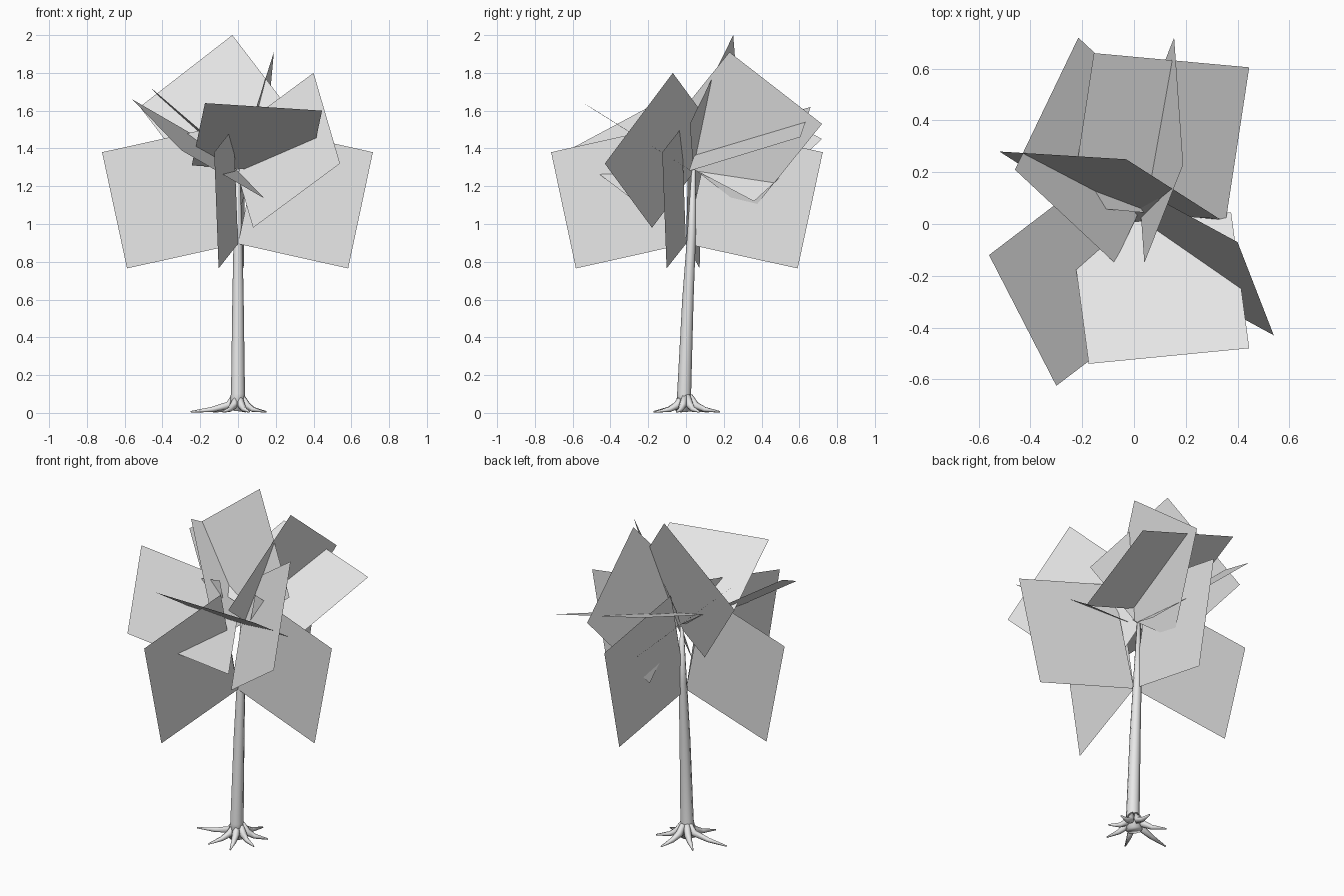
import bpy
import bmesh
import math
from mathutils import Vector

cube = bpy.data.objects.get("Cube")
if cube:
    bpy.data.objects.remove(cube, do_unlink=True)


def make_material(name, colour):
    material = bpy.data.materials.new(name)
    material.use_nodes = True
    material.diffuse_color = colour
    material.node_tree.nodes["Principled BSDF"].inputs["Base Color"].default_value = colour
    return material


grey = make_material("plain grey", (0.8, 0.8, 0.8, 1))


def finish(name, bm, smooth=False):
    mesh = bpy.data.meshes.new(name)
    bm.to_mesh(mesh)
    bm.free()
    mesh.materials.append(grey)
    for face in mesh.polygons:
        face.use_smooth = smooth
    obj = bpy.data.objects.new(name, mesh)
    bpy.context.collection.objects.link(obj)
    return obj


def make_card(name, first, corner, last):
    """Flat four-sided card; the fourth point closes the parallelogram."""
    a, b, c = Vector(first), Vector(corner), Vector(last)
    bm = bmesh.new()
    bm.faces.new([bm.verts.new(p) for p in (a, b, c, a + c - b)])
    finish(name, bm)


def make_tube(name, path, radii, sides):
    """Tapered tube whose rings stand square to the path."""
    points = [Vector(p) for p in path]
    bm = bmesh.new()
    rings = []
    for i, (point, radius) in enumerate(zip(points, radii)):
        along = points[min(i + 1, len(points) - 1)] - points[max(i - 1, 0)]
        turn = Vector((0, 0, 1)).rotation_difference(along)
        ring = []
        for k in range(sides):
            angle = math.tau * k / sides
            offset = Vector((math.cos(angle), math.sin(angle), 0)) * radius
            ring.append(bm.verts.new(point + turn @ offset))
        rings.append(ring)
    for low, high in zip(rings, rings[1:]):
        for k in range(sides):
            n = (k + 1) % sides
            bm.faces.new((low[k], low[n], high[n], high[k]))
    bm.faces.new(rings[-1])
    bm.faces.new(rings[0][::-1])
    bmesh.ops.recalc_face_normals(bm, faces=bm.faces)
    finish(name, bm, smooth=True)


# Slender leaning trunk
make_tube("trunk",
          [(-0.01, -0.01, 0.01), (0, -0.01, 0.1), (0, 0.01, 0.6),
           (0, 0.03, 0.95), (0, 0.04, 1.29)],
          [0.045, 0.037, 0.03, 0.023, 0.01], 8)

# Roots spreading from the foot of the trunk
root_tips = [(-0.25, -0.03), (0.15, 0.07), (-0.08, -0.17), (0.06, -0.16),
             (0.04, 0.18), (-0.13, 0.12), (0.14, -0.05)]
for i, (x, y) in enumerate(root_tips):
    reach = math.hypot(x, y)
    dx, dy = x / reach, y / reach
    make_tube("root_%d" % (i + 1),
              [(dx * 0.02, dy * 0.02, 0.09), (dx * 0.05, dy * 0.05, 0.04),
               (x * 0.55, y * 0.55, 0.018), (x, y, 0.006)],
              [0.016, 0.021, 0.014, 0.004], 6)

# Upright drooping leaf cards around the trunk
for i, degrees in enumerate((87, 173, 260, 350)):
    c, s = math.cos(math.radians(degrees)), math.sin(math.radians(degrees))
    profile = [(0.725, 1.38), (0.592, 0.765), (0, 0.895)]
    make_card("drooping_leaf_%d" % (i + 1), *[(r * c, r * s, z) for r, z in profile])

# Slanted leaf cards of the crown
crown = {
    "front_leaf": [(-0.175, -0.54, 1.64), (0.445, -0.48, 1.6), (0.375, 0.045, 1.27)],
    "back_leaf": [(-0.155, 0.66, 1.62), (0.445, 0.605, 1.46), (0.355, 0.015, 1.28)],
    "front_left_leaf": [(0.4, -0.07, 1.8), (0.54, -0.43, 1.32), (0.08, -0.18, 0.98)],
    "front_right_leaf": [(-0.56, -0.12, 1.66), (-0.3, -0.625, 1.39), (0.14, -0.29, 1.135)],
    "top_leaf": [(-0.52, 0.28, 1.62), (-0.03, 0.25, 2), (0.33, 0.02, 1.53)],
    "back_left_leaf": [(0.155, 0.72, 1.53), (0.19, 0.23, 1.91), (0.04, -0.15, 1.44)],
    "back_right_leaf": [(-0.215, 0.72, 1.45), (-0.46, 0.21, 1.72), (-0.075, -0.15, 1.39)],
}
for name, points in crown.items():
    make_card(name, *points)
